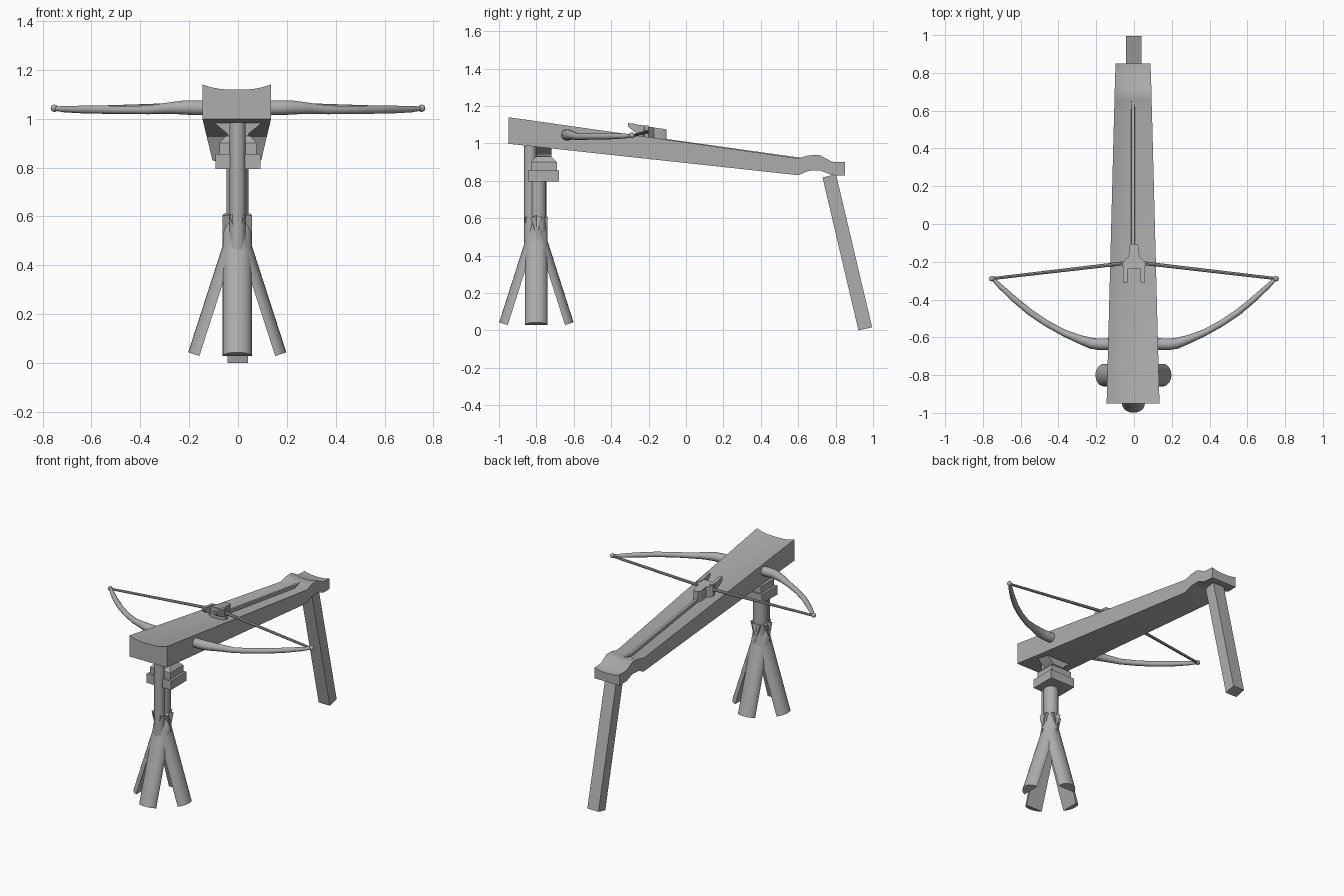
import bpy, bmesh, math
from mathutils import Vector

if "Cube" in bpy.data.objects:
    bpy.data.objects.remove(bpy.data.objects["Cube"])

grey = bpy.data.materials.new("plain grey")
grey.diffuse_color = (0.42, 0.42, 0.42, 1)
grey.use_nodes = True
grey.node_tree.nodes["Principled BSDF"].inputs["Base Color"].default_value = grey.diffuse_color


def loft(name, rings, smooth=True):
    """Skin a list of equally long point rings and cap both ends."""
    bm = bmesh.new()
    rows = [[bm.verts.new(p) for p in ring] for ring in rings]
    n = len(rows[0])
    for a, b in zip(rows, rows[1:]):
        for i in range(n):
            j = (i + 1) % n
            bm.faces.new((a[i], a[j], b[j], b[i]))
    bm.faces.new(rows[0][::-1])
    bm.faces.new(rows[-1])
    bmesh.ops.recalc_face_normals(bm, faces=bm.faces)
    me = bpy.data.meshes.new(name)
    bm.to_mesh(me)
    bm.free()
    me.materials.append(grey)
    ob = bpy.data.objects.new(name, me)
    bpy.context.collection.objects.link(ob)
    if smooth:
        bpy.ops.object.select_all(action='DESELECT')
        ob.select_set(True)
        bpy.context.view_layer.objects.active = ob
        bpy.ops.object.shade_smooth_by_angle(angle=math.radians(35))
    return ob


def tube(name, pts, radii, sides=14):
    """Round tube along a path lying roughly in a horizontal plane."""
    pts = [Vector(p) for p in pts]
    rings = []
    for i, p in enumerate(pts):
        d = (pts[min(i + 1, len(pts) - 1)] - pts[max(i - 1, 0)]).normalized()
        u = d.cross(Vector((0, 0, 1))).normalized()
        v = u.cross(d)
        rings.append([p + radii[i] * (u * math.cos(t) + v * math.sin(t))
                      for t in (math.tau * k / sides for k in range(sides))])
    return loft(name, rings)


def rect(x, y, z, hx, hy):
    return [(x - hx, y - hy, z), (x + hx, y - hy, z), (x + hx, y + hy, z), (x - hx, y + hy, z)]


def circle(x, y, z, r, n=20):
    return [(x + r * math.cos(math.tau * k / n), y + r * math.sin(math.tau * k / n), z) for k in range(n)]


# Stock: tapered beam with a dished top and a raised wave near the rear
# (y, bottom, top, half width, dish depth)
stations = [(-0.95, 0.998, 1.14, 0.14, 0.02), (0.60, 0.83, 0.92, 0.1, 0.013),
            (0.655, 0.853, 0.936, 0.098, 0.013), (0.715, 0.856, 0.938, 0.097, 0.013),
            (0.78, 0.83, 0.902, 0.095, 0.013), (0.85, 0.828, 0.9, 0.092, 0.013)]
dish = [(1, 0), (0.75, 0.55), (0.45, 0.95), (0, 1), (-0.45, 0.95), (-0.75, 0.55), (-1, 0)]
loft("stock", [[(-w - 0.005, y, b), (w - 0.005, y, b)] +
               [(w * f - 0.005, y, t - d * g) for f, g in dish]
               for y, b, t, w, d in stations])

# Slim bolt rail on top of the stock
loft("bolt_rail", [[(-0.005 - h, y, z - 0.035), (-0.005 + h, y, z - 0.035),
                    (-0.005 + h * 0.7, y, z), (-0.005 - h * 0.7, y, z)]
                   for y, z, h in ((-0.15, 1.03, 0.012), (0.6, 0.925, 0.012), (0.66, 0.925, 0.009))],
     smooth=False)

# Bow limbs, tip knobs and string halves
path = [(0.05, -0.633, 1.045), (0.18, -0.637, 1.045), (0.225, -0.632, 1.046), (0.29, -0.61, 1.043),
        (0.37, -0.577, 1.036), (0.46, -0.528, 1.036), (0.55, -0.468, 1.037), (0.64, -0.393, 1.038),
        (0.71, -0.328, 1.039), (0.75, -0.288, 1.042)]
widths = [0.031, 0.031, 0.029, 0.023, 0.018, 0.017, 0.017, 0.016, 0.013, 0.009]
for s, side in ((1, "right"), (-1, "left")):
    tube(side + "_limb", [(s * x, y, z) for x, y, z in path], widths)
    bpy.ops.mesh.primitive_uv_sphere_add(segments=12, ring_count=8, radius=0.015,
                                         location=(s * 0.752, -0.289, 1.043))
    knob = bpy.context.object
    knob.name = side + "_tip_knob"
    knob.data.materials.append(grey)
    bpy.ops.object.shade_smooth()
    tube(side + "_string", [(s * 0.752, -0.289, 1.04), (s * 0.03, -0.205, 1.062)], [0.008, 0.010], 8)
    # Upturned prong of the string catch
    loft(side + "_prong", [[(s * x, y, z) for x, z in
                            ((0.035, b), (0.057, b), (0.057, t), (0.035, t))]
                           for y, b, t in ((-0.2, 1.035, 1.095), (-0.25, 1.05, 1.098),
                                           (-0.28, 1.065, 1.106), (-0.31, 1.09, 1.108))])

# String catch body
half = [(0.016, -0.105), (0.027, -0.122), (0.028, -0.172), (0.06, -0.2), (0.062, -0.222),
        (0.033, -0.238)]
outline = half + [(-x, y) for x, y in reversed(half)]
loft("string_catch", [[(x, y, 1.0) for x, y in outline],
                      [(x, y, 1.075 - 0.15 * (y + 0.105)) for x, y in outline]])

# Front post: broad column with a slimmer one against its front
loft("post", [circle(-0.002, -0.792, z, 0.045) for z in (0.47, 0.87)])
loft("front_post", [circle(-0.002, -0.833, z, 0.033) for z in (0.465, 0.985)])

# Swivel head: collar, chamfered block and flared seat under the stock
loft("collar", [rect(0, -0.762, z, 0.092, 0.083) for z in (0.795, 0.855)], False)
loft("swivel_block", [rect(0, -0.76, 0.855, 0.076, 0.07), rect(0, -0.76, 0.9, 0.076, 0.07),
                      rect(0, -0.76, 0.93, 0.05, 0.04)], False)
loft("swivel_seat", [rect(0, -0.76, 0.92, 0.035, 0.04), rect(0, -0.76, 0.94, 0.045, 0.04),
                     rect(0, -0.76, 0.985, 0.1, 0.042)], False)


# Four splayed half-round legs meeting at the post
def splayed_leg(name, foot, head, out):
    foot, head, out = Vector(foot), Vector(head), Vector(out)
    axis = (head - foot).normalized()
    out = (out - axis * out.dot(axis)).normalized()
    side = axis.cross(out)
    arc = [math.pi * k / 12 for k in range(13)]
    ring = [side * 0.06 * math.cos(t) + out * (0.048 * math.sin(t) - 0.024) for t in arc]
    loft(name, [[p + r for r in ring] for p in (foot, head)])


for name, dx, dy in (("right_leg", 1, 0), ("left_leg", -1, 0), ("front_leg", 0, -1), ("rear_leg", 0, 1)):
    cx, cy = -0.003, -0.8
    splayed_leg(name, (cx + dx * 0.178, cy + dy * 0.176, 0.036),
                (cx - dx * 0.008, cy - dy * 0.008, 0.612), (dx, dy, 0))

# Long slanted prop at the rear of the stock
prop = [(0.73, 0.818), (0.802, 0.835), (0.995, 0.017), (0.922, 0.0)]
loft("rear_prop", [[(x, y, z) for y, z in prop] for x in (-0.043, 0.04)], False)
